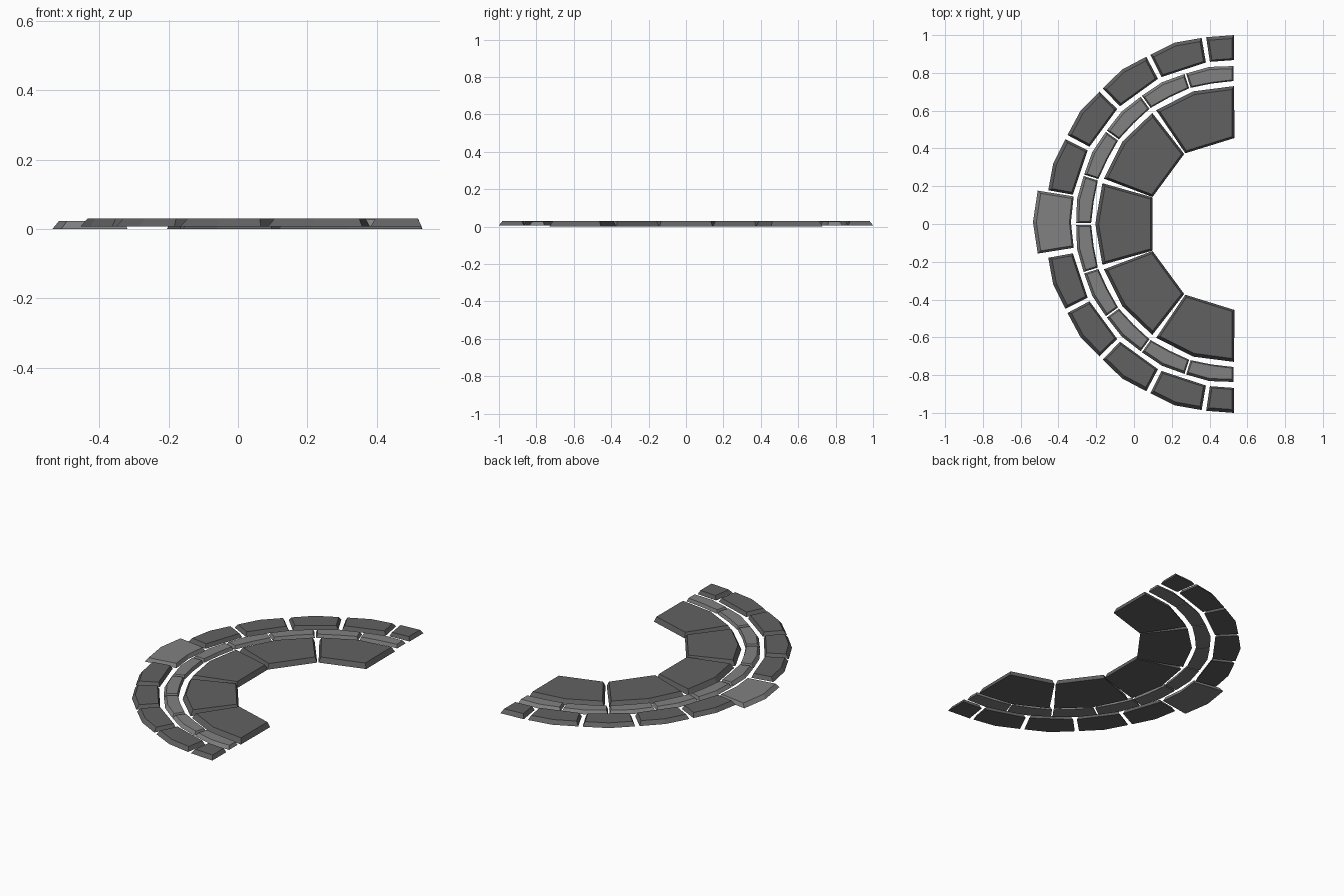
import bpy, bmesh
from math import radians, degrees, sin, cos

if "Cube" in bpy.data.objects:
    bpy.data.objects.remove(bpy.data.objects["Cube"])

CX = 0.53  # centre of the arcs, on the straight side


def material(name, v):
    m = bpy.data.materials.new(name)
    m.diffuse_color = (v, v, v, 1)
    m.use_nodes = True
    m.node_tree.nodes["Principled BSDF"].inputs["Base Color"].default_value = m.diffuse_color
    return m


dark = material("dark_stone", 0.12)
light = material("light_stone", 0.22)


def outline(r_in, r_out, a0, a1, b0, b1, bulge, in_mid):
    """Wedge outline: outer edge a0..a1, inner edge b0..b1 (degrees)."""
    pts = [(r_out, a0)]
    if bulge:
        pts.append((r_out + bulge, (a0 + a1) / 2))
    pts += [(r_out, a1), (r_in, b1)]
    if in_mid:
        pts.append((r_in + in_mid, (b0 + b1) / 2))
    pts.append((r_in, b0))
    return [(CX - r * cos(radians(a)), r * sin(radians(a))) for r, a in pts]


def stone(name, mat, r_in, r_out, a0, a1, z0, z1, bulge=0.0, in_mid=0.0,
          spread=0.0, inset=(0.008, 0.018, 0.012), shift=0.0):
    """Closed wedge block with sloping sides; inset = inner, outer, ends."""
    i, o, e = inset
    b0, b1 = a0 - spread, a1 + spread
    do, di = degrees(e / r_out), degrees(e / r_in)
    base = outline(r_in, r_out, a0, a1, b0, b1, bulge, in_mid)
    top = outline(r_in + i, r_out - o, a0 + do, a1 - do, b0 + di, b1 - di, bulge, in_mid)
    bm = bmesh.new()
    lo = [bm.verts.new((x, y + shift, z0)) for x, y in base]
    hi = [bm.verts.new((x, y + shift, z1)) for x, y in top]
    n = len(lo)
    bm.faces.new(lo)
    bm.faces.new(hi)
    for k in range(n):
        bm.faces.new((lo[k], lo[(k + 1) % n], hi[(k + 1) % n], hi[k]))
    bmesh.ops.recalc_face_normals(bm, faces=bm.faces)
    me = bpy.data.meshes.new(name)
    bm.to_mesh(me)
    bm.free()
    me.materials.append(mat)
    ob = bpy.data.objects.new(name, me)
    bpy.context.collection.objects.link(ob)


# large inner paving stones
for k in range(-2, 3):
    c = 36.4 * k
    stone("inner_stone", dark, 0.455, 0.73, c - 17.2, c + 17.2, 0.0, 0.03,
          bulge=0.005, spread=0.9 if abs(k) < 2 else 0.2)

for s in (-1, 1):
    # narrow light middle course
    for k in range(5):
        a = sorted((s * (18 * k + 0.3), s * (18 * k + 17.7)))
        stone("middle_stone", light, 0.757, 0.836, *a, 0.007, 0.027,
              bulge=0.006, in_mid=-0.004, inset=(0.006, 0.014, 0.008))
    # outer border stones, the last one cut short
    for k in range(5):
        a0 = 10.3 + 17.8 * k
        a = sorted((s * a0, s * min(a0 + 16.4, 90)))
        stone("outer_stone", dark, 0.868, 1.0, *a, 0.007, 0.03,
              bulge=0.01 if k < 4 else 0.0)

# light keystone projecting from the border
stone("keystone", light, 0.86, 1.053, -9.1, 9.1, 0.0, 0.022,
      bulge=0.012, in_mid=0.004, shift=0.01)
